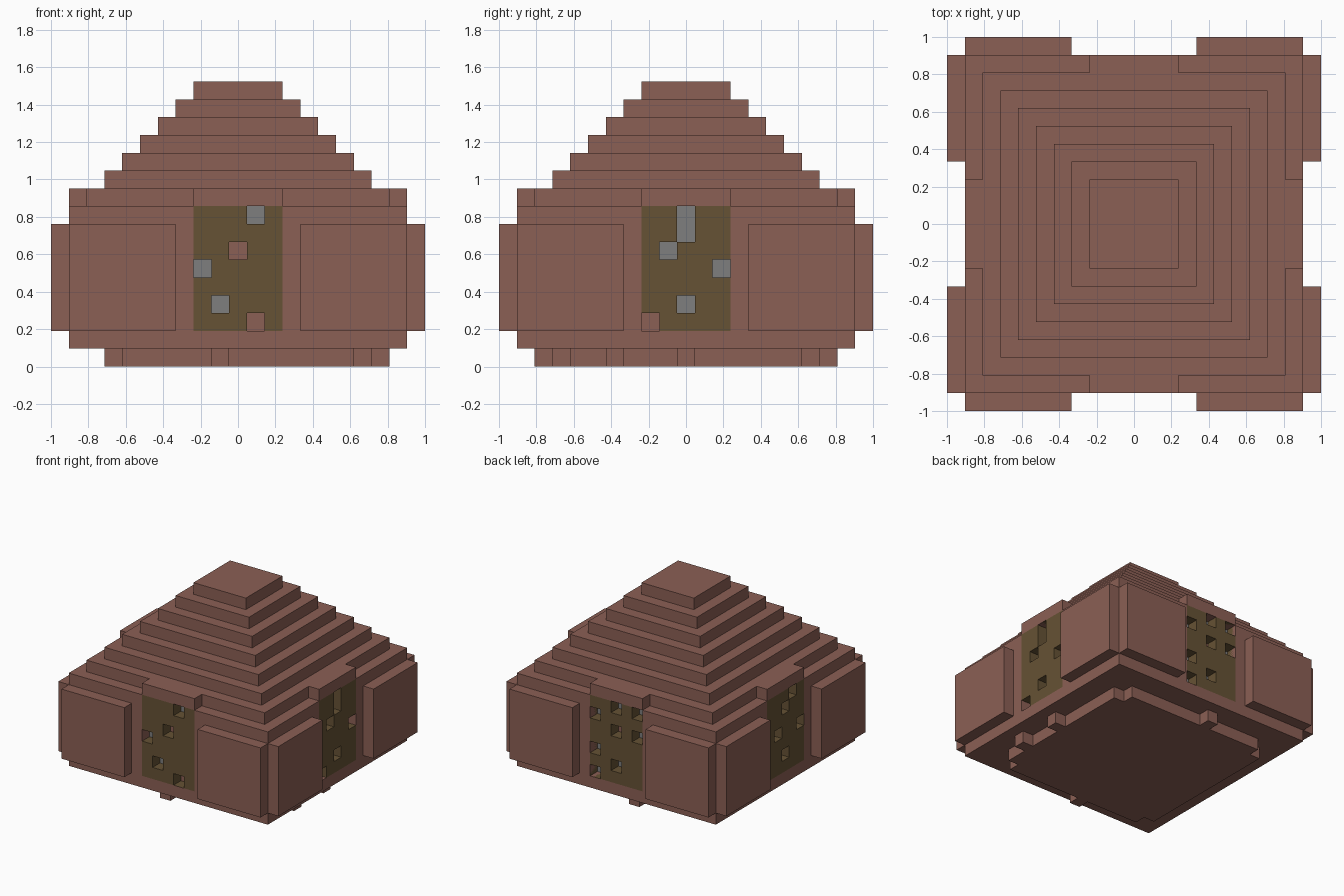
import bpy, bmesh, math
from mathutils import Matrix, Vector

U = 2 / 21  # one block

cube = bpy.data.objects.get("Cube")
if cube:
    bpy.data.objects.remove(cube, do_unlink=True)


def material(name, rgb):
    m = bpy.data.materials.new(name)
    m.use_nodes = True
    m.diffuse_color = (*rgb, 1)
    m.node_tree.nodes["Principled BSDF"].inputs["Base Color"].default_value = (*rgb, 1)
    return m


brick = material("brick brown", (0.26, 0.115, 0.09))
olive = material("olive screen", (0.133, 0.085, 0.035))
grey = material("grey backing", (0.21, 0.21, 0.21))


def finish(name, bm, mats):
    mesh = bpy.data.meshes.new(name)
    bm.to_mesh(mesh)
    bm.free()
    for m in mats:
        mesh.materials.append(m)
    ob = bpy.data.objects.new(name, mesh)
    bpy.context.collection.objects.link(ob)
    return ob


def box(name, x, y, z, turn=0):
    """Box from (min, max) ranges in blocks, turned in quarter turns about z."""
    bm = bmesh.new()
    size = [(r[1] - r[0]) * U for r in (x, y, z)]
    mid = Vector([(r[0] + r[1]) / 2 * U for r in (x, y, z)])
    mat = (Matrix.Rotation(turn * math.pi / 2, 4, "Z")
           @ Matrix.Translation(mid) @ Matrix.Diagonal((*size, 1)))
    bmesh.ops.create_cube(bm, size=1, matrix=mat)
    return finish(name, bm, [brick])


def slab(name, half, z0, z1):
    return box(name, (-half, half), (-half, half), (z0, z1))


def window(name, turn, holes, brown):
    """Screen of 5 x 7 square cells (column, row from top) with sunken holes."""
    bm = bmesh.new()
    grid = [[bm.verts.new(((c - 2.5) * U, -9.5 * U, (9 - r) * U)) for c in range(6)]
            for r in range(8)]
    sunk = []
    for r in range(7):
        for c in range(5):
            f = bm.faces.new((grid[r + 1][c], grid[r + 1][c + 1],
                              grid[r][c + 1], grid[r][c]))
            if (c, r) in holes:
                f.material_index = 2 if (c, r) in brown else 1
                sunk.append(f)
    new = bmesh.ops.extrude_face_region(bm, geom=sunk)["geom"]
    bmesh.ops.delete(bm, geom=[f for f in sunk if f.is_valid], context="FACES_ONLY")
    caps = [g for g in new if isinstance(g, bmesh.types.BMFace)]
    bmesh.ops.translate(bm, verts=[g for g in new if isinstance(g, bmesh.types.BMVert)],
                        vec=(0, U, 0))
    # Hole walls take the screen colour, only the caps differ
    for f in bm.faces:
        if f not in caps:
            f.material_index = 0
    bmesh.ops.recalc_face_normals(bm, faces=bm.faces)
    front = next(f for f in bm.faces if f not in caps and abs(f.normal.y) > 0.9)
    if front.normal.y > 0:
        bmesh.ops.reverse_faces(bm, faces=bm.faces)
    bm.transform(Matrix.Rotation(turn * math.pi / 2, 4, "Z"))
    finish(name, bm, [olive, grey, brick])


# Foundation: cross shape with notched corners and a few stray blocks
box("foundation_long", (-7.5, 7.5), (-6.5, 6.5), (0, 1))
for side, y in (("front", (-7.5, -6.5)), ("back", (6.5, 7.5))):
    box("foundation_" + side, (-6.5, 6.5), y, (0, 1))
for side, turn, x in (("front", 0, -1), ("left_front", 1, -4),
                      ("left_middle", 1, 0), ("back", 2, 1)):
    box("footing_" + side, (x - 0.5, x + 0.5), (-8.5, -7.5), (0, 1), turn)

# Body: ground slab and four corner blocks
slab("ground_slab", 9.5, 1, 2)
for i in range(4):
    box("corner_block_%d" % i, (2.5, 9.5), (-9.5, -2.5), (2, 9), i)

# Stepped roof
slab("roof_eave", 8.5, 9, 10)
for i in range(6):
    slab("roof_step_%d" % (i + 1), 7.5 - i, 10 + i, 11 + i)

# Each side: lintel, two raised wall panels and a pierced window
sides = (
    ("front", {(3, 0), (2, 2), (0, 3), (1, 5), (3, 6)}, {(2, 2), (3, 6)}),
    ("left", {(2, 0), (2, 1), (1, 2), (4, 3), (2, 5), (0, 6)}, {(0, 6)}),
    ("back", {(2, 0), (4, 0), (0, 1), (2, 2), (4, 2), (0, 4), (2, 5), (0, 6)}, {(2, 2)}),
    ("right", {(3, 0), (2, 1), (1, 3), (4, 3), (2, 5)}, set()),
)
for turn, (side, holes, brown) in enumerate(sides):
    box("lintel_" + side, (-2.5, 2.5), (-9.5, -8.5), (9, 10), turn)
    for label, x in (("a", (-9.5, -3.5)), ("b", (3.5, 9.5))):
        box("wall_panel_%s_%s" % (side, label), x, (-10.5, -9.5), (2, 8), turn)
    window("window_" + side, turn, holes, brown)
